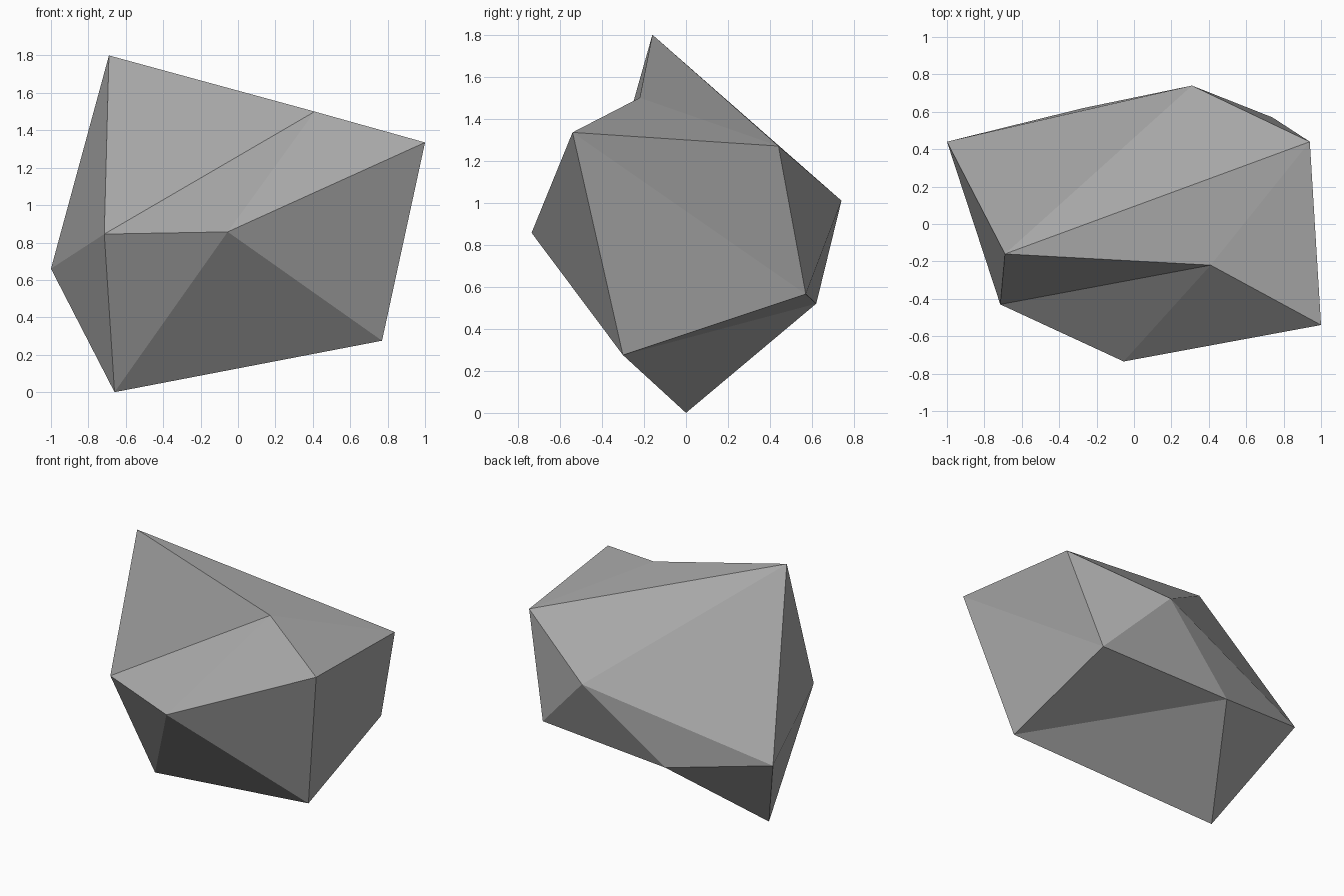
import bpy
import bmesh

# Remove the default cube
default_cube = bpy.data.objects.get("Cube")
if default_cube:
    bpy.data.objects.remove(default_cube, do_unlink=True)

# One stone colour
stone = bpy.data.materials.new("stone_grey")
stone.use_nodes = True
colour = (0.40, 0.40, 0.40, 1.0)
stone.diffuse_color = colour
stone.node_tree.nodes["Principled BSDF"].inputs["Base Color"].default_value = colour

# Boulder corners: a distorted icosahedron with a peak, two rings of five and a foot
peak_corner = (-0.69, -0.16, 1.80)
upper_corners = [
    (-0.715, -0.43, 0.845),
    (0.41, -0.22, 1.50),
    (0.94, 0.44, 1.27),
    (0.31, 0.74, 1.01),
    (-1.0, 0.44, 0.66),
]
lower_corners = [
    (-0.055, -0.735, 0.857),
    (1.0, -0.54, 1.335),
    (0.74, 0.57, 0.565),
    (-0.27, 0.62, 0.52),
    (-0.66, 0.0, 0.0),
]
foot_corner = (0.77, -0.30, 0.275)

bm = bmesh.new()
peak = bm.verts.new(peak_corner)
upper = [bm.verts.new(co) for co in upper_corners]
lower = [bm.verts.new(co) for co in lower_corners]
foot = bm.verts.new(foot_corner)

# Facets: cap at the peak, zigzag belt between the rings, cap at the foot
count = len(upper)
for i in range(count):
    j = (i + 1) % count
    bm.faces.new((peak, upper[i], upper[j]))
    bm.faces.new((upper[i], lower[i], upper[j]))
    bm.faces.new((lower[i], lower[j], upper[j]))
    bm.faces.new((foot, lower[j], lower[i]))
bmesh.ops.recalc_face_normals(bm, faces=bm.faces[:])

# Flat-shaded boulder object
mesh = bpy.data.meshes.new("boulder")
bm.to_mesh(mesh)
bm.free()
mesh.materials.append(stone)
boulder = bpy.data.objects.new("boulder", mesh)
bpy.context.collection.objects.link(boulder)
